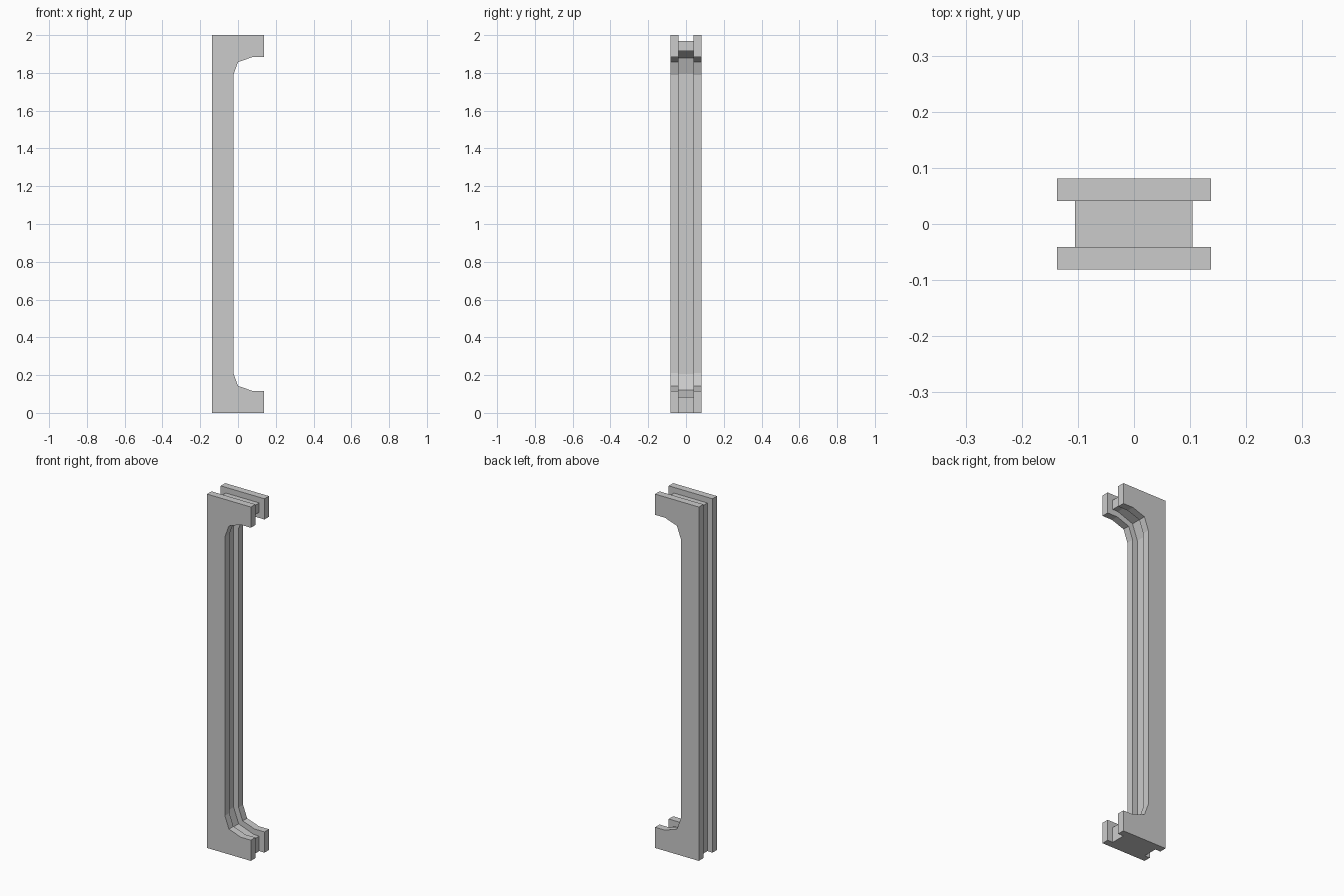
import bpy, bmesh

if "Cube" in bpy.data.objects:
    bpy.data.objects.remove(bpy.data.objects["Cube"])

H = 2.0


def c_profile(left, lower, bottom, top):
    """C-shaped outline in x/z: lower arm edge mirrored to make the upper arm."""
    right = lower[0][0]
    upper = [(x, H - z) for x, z in reversed(lower)]
    return [(left, bottom), (right, bottom)] + lower + upper + [(right, top), (left, top)]


# Outline of the two side plates, and the inset outline of the web between them
plate = c_profile(-0.137, [(0.137, 0.117), (0.075, 0.117), (0.0, 0.143), (-0.025, 0.212)], 0.0, H)
web = c_profile(-0.105, [(0.104, 0.085), (0.07, 0.085), (-0.025, 0.12), (-0.056, 0.206)], 0.0, 1.968)

# Cross-sections from front to back: plate, groove walls and web, plate
sections = [(plate, -0.081), (plate, -0.041), (web, -0.041),
            (web, 0.041), (plate, 0.041), (plate, 0.081)]

bm = bmesh.new()
rings = [[bm.verts.new((x, y, z)) for x, z in outline] for outline, y in sections]

for a, b in zip(rings, rings[1:]):
    for i in range(len(a)):
        j = (i + 1) % len(a)
        # the web is flush at the foot, so it has no groove wall there
        if i == 0 and a[0].co.y == b[0].co.y:
            continue
        bm.faces.new((a[i], b[i], b[j], a[j]))

# Front and back faces
bm.faces.new(rings[0])
bm.faces.new(list(reversed(rings[-1])))

mesh = bpy.data.meshes.new("grooved_channel_post")
bm.to_mesh(mesh)
bm.free()
post = bpy.data.objects.new("grooved_channel_post", mesh)
bpy.context.collection.objects.link(post)
